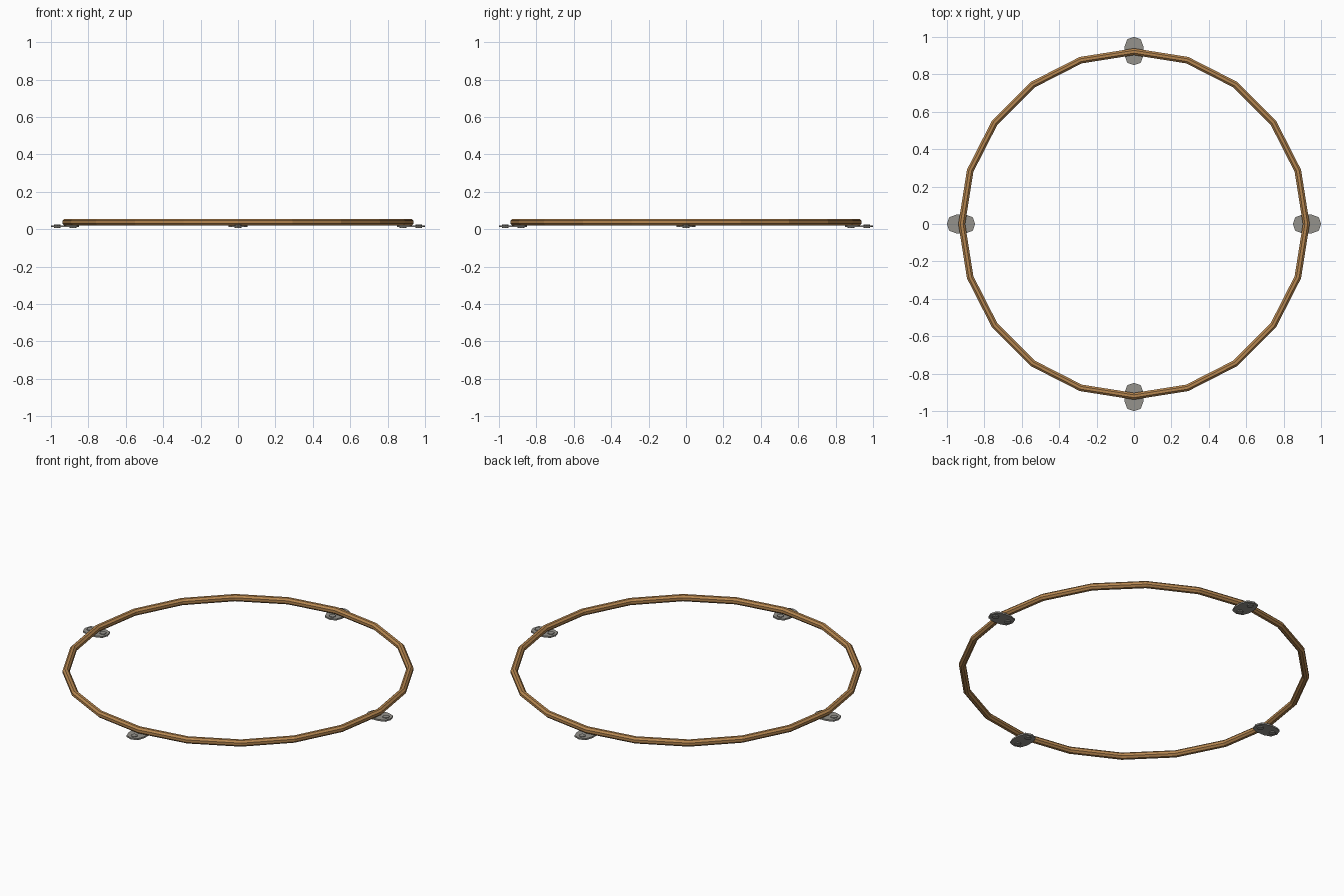
import bpy, bmesh, math
from mathutils import Matrix

if "Cube" in bpy.data.objects:
    bpy.data.objects.remove(bpy.data.objects["Cube"])

RADIUS = 0.921      # centre line of the ring
TUBE = 0.0195       # tube radius
RING_Z = 0.038


def material(name, rgb):
    m = bpy.data.materials.new(name)
    m.diffuse_color = (*rgb, 1)
    m.use_nodes = True
    m.node_tree.nodes["Principled BSDF"].inputs["Base Color"].default_value = m.diffuse_color
    return m


wood = material("warm_wood", (0.47, 0.24, 0.08))
metal = material("grey_metal", (0.30, 0.29, 0.265))


def finish(name, bm, mat):
    bmesh.ops.recalc_face_normals(bm, faces=bm.faces)
    mesh = bpy.data.meshes.new(name)
    bm.to_mesh(mesh)
    bm.free()
    mesh.materials.append(mat)
    ob = bpy.data.objects.new(name, mesh)
    bpy.context.collection.objects.link(ob)
    return ob


# Low-poly ring: eight-sided tube swept around twenty corners
SEGS, SIDES = 20, 8
bm = bmesh.new()
loops = []
for i in range(SEGS):
    a = math.tau * i / SEGS
    loop = []
    for j in range(SIDES):
        b = math.tau * (j + 0.5) / SIDES
        r = RADIUS + TUBE * math.cos(b)
        loop.append(bm.verts.new((r * math.cos(a), r * math.sin(a),
                                  RING_Z + TUBE * math.sin(b))))
    loops.append(loop)
for i in range(SEGS):
    p, q = loops[i], loops[(i + 1) % SEGS]
    for j in range(SIDES):
        k = (j + 1) % SIDES
        bm.faces.new((p[j], q[j], q[k], p[k]))
finish("rail_ring", bm, wood)


# Mounting plate: flat pad with tapered ends, long axis pointing outward
def plate(name, angle):
    half = [(0.075, 0), (0.063, 0.036), (0.025, 0.05),
            (-0.025, 0.05), (-0.063, 0.036)]
    outline = half + [(-x, -y) for x, y in half]
    bm = bmesh.new()
    face = bm.faces.new([bm.verts.new((x, y, 0.012)) for x, y in outline])
    ext = bmesh.ops.extrude_face_region(bm, geom=[face])
    for v in ext["geom"]:
        if isinstance(v, bmesh.types.BMVert):
            v.co.z = 0.021
    ob = finish(name, bm, metal)
    ob.matrix_world = Matrix.Rotation(angle, 4, 'Z') @ Matrix.Translation((0.925, 0, 0))


# Bolt passing through the plate on either side of the ring
def bolt(name, angle, r):
    bm = bmesh.new()
    bmesh.ops.create_cone(bm, cap_ends=True, segments=8, radius1=0.018,
                          radius2=0.018, depth=0.018)
    ob = finish(name, bm, metal)
    ob.matrix_world = Matrix.Rotation(angle, 4, 'Z') @ Matrix.Translation((r, 0, 0.016))


for i in range(4):
    a = i * math.pi / 2
    plate(f"mounting_plate_{i}", a)
    bolt(f"outer_bolt_{i}", a, 0.967)
    bolt(f"inner_bolt_{i}", a, 0.882)
